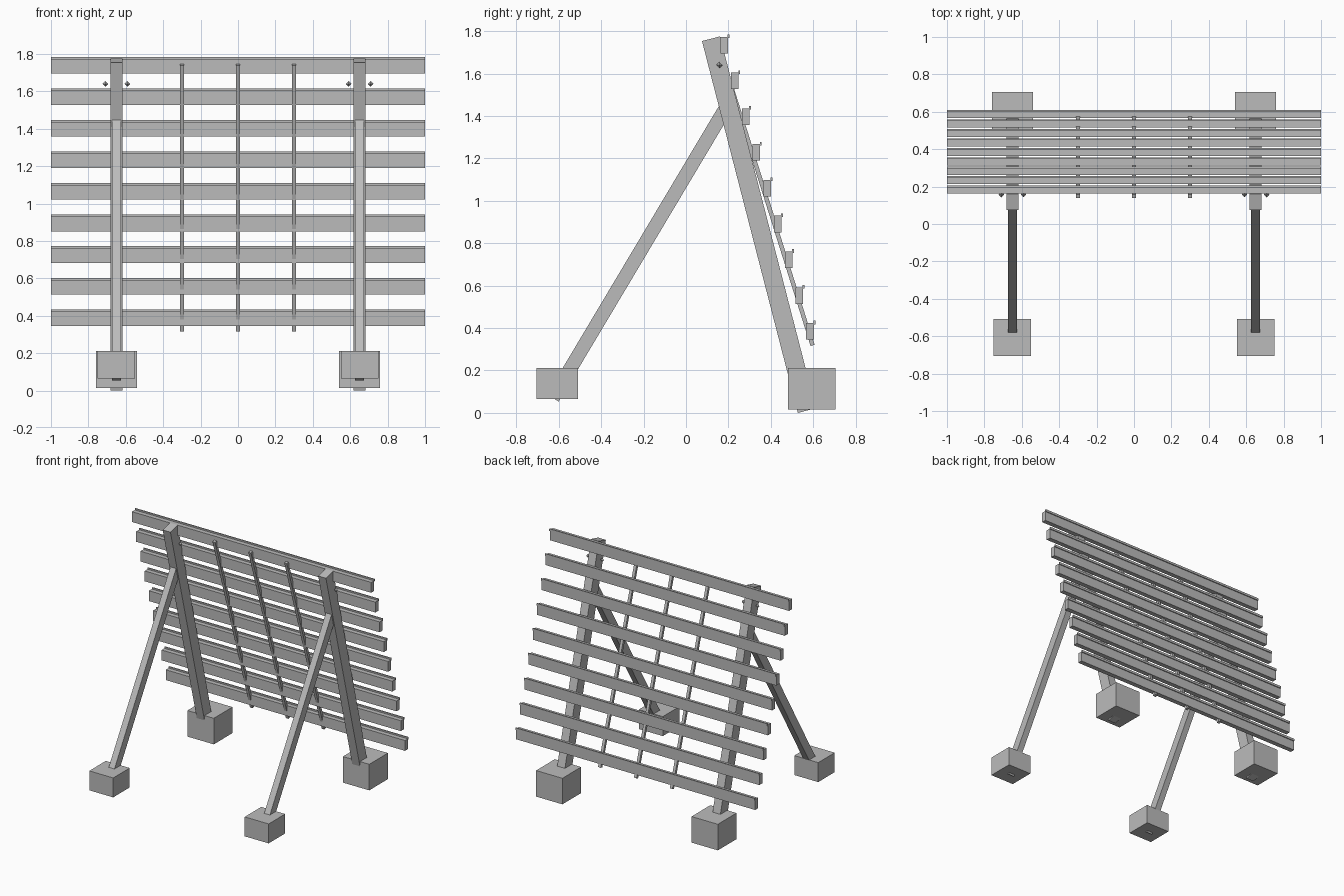
import bpy
import bmesh
from math import atan2, hypot
from mathutils import Matrix

cube = bpy.data.objects.get("Cube")
if cube:
    bpy.data.objects.remove(cube, do_unlink=True)

grey = bpy.data.materials.new("plain grey")
grey.use_nodes = True
grey.diffuse_color = (0.5, 0.5, 0.5, 1)
grey.node_tree.nodes["Principled BSDF"].inputs["Base Color"].default_value = (0.5, 0.5, 0.5, 1)


def finish(name, bm):
    """Turn a bmesh into a grey scene object."""
    mesh = bpy.data.meshes.new(name)
    bm.to_mesh(mesh)
    bm.free()
    mesh.materials.append(grey)
    obj = bpy.data.objects.new(name, mesh)
    bpy.context.collection.objects.link(obj)
    return obj


def box(name, x, y, z):
    """Upright box given as (low, high) ranges."""
    bm = bmesh.new()
    ranges = (x, y, z)
    centre = [(a + b) / 2 for a, b in ranges]
    size = [b - a for a, b in ranges]
    bmesh.ops.create_cube(bm, size=1, matrix=Matrix.Translation(centre) @ Matrix.Diagonal((*size, 1)))
    return finish(name, bm)


def beam(name, x, start, end, width, depth):
    """Leaning square-ended beam between two (y, z) points."""
    dy, dz = end[0] - start[0], end[1] - start[1]
    centre = (x, (start[0] + end[0]) / 2, (start[1] + end[1]) / 2)
    bm = bmesh.new()
    bmesh.ops.create_cube(bm, size=1, matrix=Matrix.Translation(centre)
                          @ Matrix.Rotation(-atan2(dy, dz), 4, 'X')
                          @ Matrix.Diagonal((width, depth, hypot(dy, dz), 1)))
    return finish(name, bm)


def bolt(name, x, y, z, radius):
    """Tiny eight-sided bolt head."""
    bm = bmesh.new()
    bmesh.ops.create_uvsphere(bm, u_segments=4, v_segments=2, radius=radius,
                              matrix=Matrix.Translation((x, y, z)))
    return finish(name, bm)


# Two support frames: post, brace, footings and bolts
for side, x in (("right", -0.65), ("left", 0.65)):
    beam(side + "_post", x, (0.570, 0.011), (0.118, 1.764), 0.065, 0.088)
    beam(side + "_brace", x, (-0.628, 0.070), (0.183, 1.430), 0.048, 0.065)
    box(side + "_front_footing", (x - 0.1, x + 0.1), (-0.705, -0.508), (0.065, 0.212))
    box(side + "_rear_footing", (x - 0.11, x + 0.11), (0.482, 0.705), (0.015, 0.212))
    for label, offset in (("outer", -0.059), ("inner", 0.059)):
        bolt(f"{side}_{label}_bolt", x + offset, 0.157, 1.64, 0.015)

# Nine stepped horizontal slats, each with a thin lip along the rear top edge
for i in range(9):
    y = 0.162 + 0.0506 * i
    top = 1.773 - 0.1687 * i
    box(f"slat_{i + 1}", (-1, 1), (y, y + 0.036), (top - 0.078, top))
    box(f"slat_lip_{i + 1}", (-1, 1), (y + 0.034, y + 0.043), (top - 0.006, top + 0.011))

# Three slim rods tying the slats together
for label, x in (("right", -0.3), ("middle", 0), ("left", 0.3)):
    beam(label + "_tie_rod", x, (0.597, 0.318), (0.149, 1.742), 0.022, 0.02)
